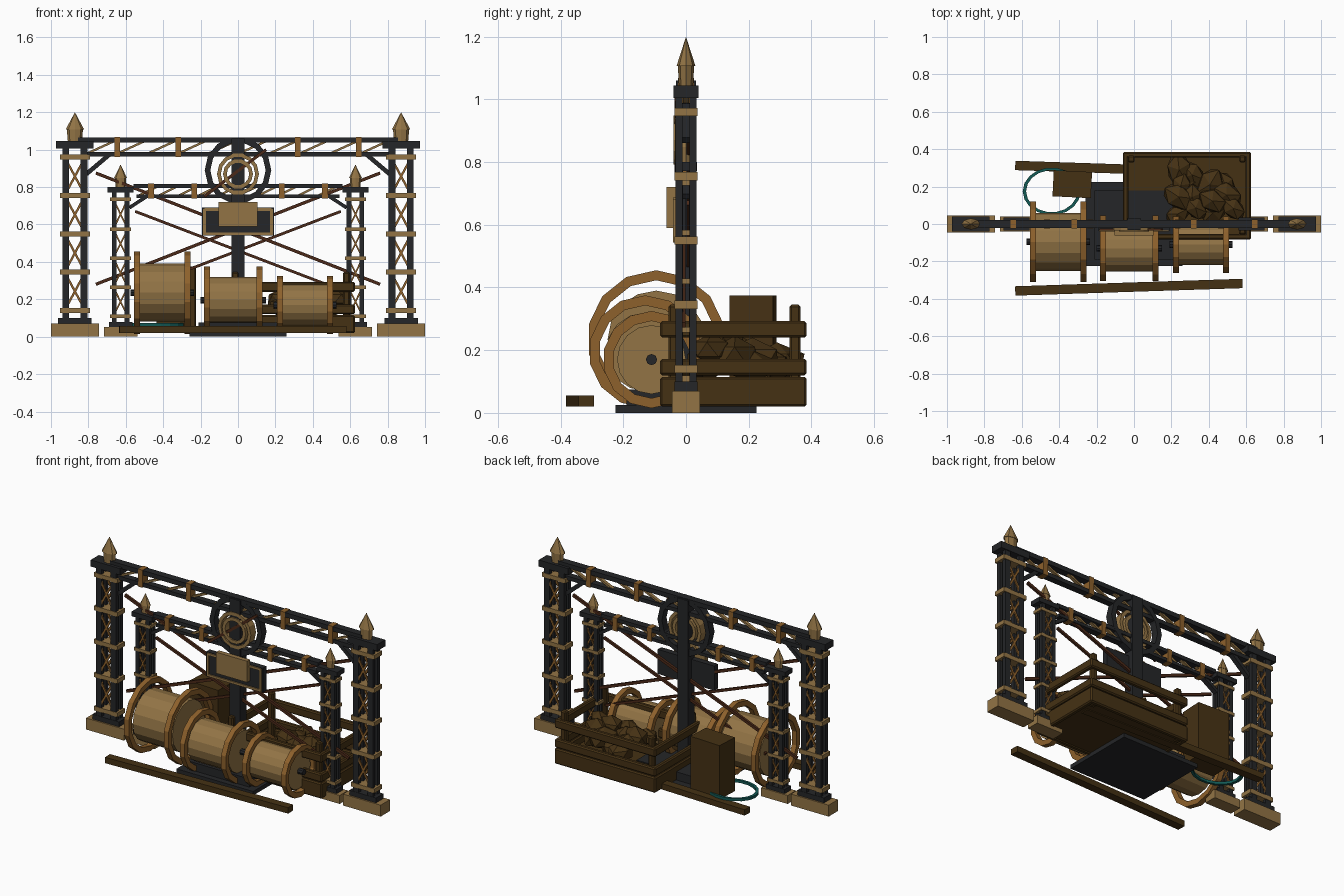
import bpy, bmesh, math, random
from mathutils import Matrix, Vector

cube = bpy.data.objects.get("Cube")
if cube:
    bpy.data.objects.remove(cube, do_unlink=True)
random.seed(4)


def material(name, colour):
    m = bpy.data.materials.new(name)
    m.use_nodes = True
    m.diffuse_color = (*colour, 1)
    m.node_tree.nodes["Principled BSDF"].inputs["Base Color"].default_value = (*colour, 1)
    return m


IRON = material("dark iron", (0.018, 0.019, 0.021))
BRASS = material("aged brass", (0.29, 0.175, 0.06))
BRONZE = material("bronze", (0.27, 0.12, 0.025))
WOOD = material("dark wood", (0.06, 0.031, 0.007))
RUST = material("rusty rod", (0.07, 0.022, 0.009))
TEAL = material("teal hose", (0.006, 0.10, 0.09))


class Part:
    """Collects simple solids into one named object."""
    def __init__(self, name, mat):
        self.name, self.mat, self.bm = name, mat, bmesh.new()

    def box(self, centre, size, turn=Matrix()):
        m = Matrix.Translation(centre) @ turn @ Matrix.Diagonal((*size, 1))
        bmesh.ops.create_cube(self.bm, size=1, matrix=m)

    def span(self, x, y, z):
        self.box([(a + b) / 2 for a, b in (x, y, z)], [b - a for a, b in (x, y, z)])

    def bar(self, p, q, w, d):
        p, q = Vector(p), Vector(q)
        v = q - p
        self.box((p + q) / 2, (v.length, d, w), v.to_track_quat('X', 'Z').to_matrix().to_4x4())

    def cone(self, centre, r1, r2, h, n, turn=Matrix()):
        bmesh.ops.create_cone(self.bm, cap_ends=True, segments=n, radius1=r1, radius2=r2,
                              depth=h, matrix=Matrix.Translation(centre) @ turn)

    def ring(self, centre, outer, inner, depth, n, turn):
        """Flat-sided hoop, its axis along local z."""
        m = Matrix.Translation(centre) @ turn
        loops = []
        for r, z in ((outer, -depth / 2), (outer, depth / 2), (inner, depth / 2), (inner, -depth / 2)):
            loops.append([self.bm.verts.new(m @ Vector((r * math.cos(math.tau * i / n),
                          r * math.sin(math.tau * i / n), z))) for i in range(n)])
        for k in range(4):
            a, b = loops[k], loops[(k + 1) % 4]
            for i in range(n):
                j = (i + 1) % n
                self.bm.faces.new((a[i], a[j], b[j], b[i]))

    def done(self):
        bmesh.ops.recalc_face_normals(self.bm, faces=self.bm.faces)
        me = bpy.data.meshes.new(self.name)
        self.bm.to_mesh(me)
        self.bm.free()
        me.materials.append(self.mat)
        ob = bpy.data.objects.new(self.name, me)
        bpy.context.collection.objects.link(ob)
        return ob


ALONG_X = Matrix.Rotation(math.pi / 2, 4, 'Y')
ALONG_Y = Matrix.Rotation(math.pi / 2, 4, 'X')


def tower(name, x, s, base, plinth, rungs, cap, tip):
    """Lattice tower; s scales its width."""
    dy = 0.036 * (0.6 + 0.4 * s)
    iron, brass, lace = Part(name + "_posts", IRON), Part(name + "_trim", BRASS), Part(name + "_lattice", BRONZE)
    brass.span((x - 0.128 * s, x + 0.128 * s), (-dy * 1.25, dy * 1.25), (0, base))
    iron.span((x - 0.09 * s, x + 0.09 * s), (-dy, dy), (base, plinth))
    for sx in (-1, 1):
        for sy in (-1, 1):
            iron.box((x + sx * 0.049 * s, sy * dy * 0.62, (plinth + cap) / 2),
                     (0.036 * s, dy * 0.65, cap - plinth))
    iron.span((x - 0.1 * s, x + 0.1 * s), (-dy * 1.1, dy * 1.1), (cap - 0.04 * s, cap))
    for z in rungs:
        brass.box((x, 0, z), (0.16 * s, dy * 2.05, 0.026 * s))
    for a, b in zip(rungs, rungs[1:]):
        for sx in (-1, 1):
            for y in (-dy * 0.8, dy * 0.8):
                lace.bar((x - sx * 0.055 * s, y, a), (x + sx * 0.055 * s, y, b), 0.012 * s, 0.008)
    h, squash = tip - cap, Matrix.Diagonal((1, 0.6, 1, 1))
    brass.cone((x, 0, cap + h * 0.2), 0.038 * s, 0.043 * s, h * 0.4, 8, squash)
    brass.cone((x, 0, cap + h * 0.7), 0.05 * s, 0, h * 0.6, 8, squash)
    for p in (iron, brass, lace):
        p.done()


def truss(name, half, low, top, thick, bands, knee):
    """Two chords with diagonal laces, clamps and corner braces."""
    iron, lace, clamp = Part(name + "_chords", IRON), Part(name + "_laces", BRASS), Part(name + "_clamps", BRONZE)
    iron.span((-half, half), (-0.022, 0.022), (top - thick, top))
    iron.span((-half * 0.97, half * 0.97), (-0.02, 0.02), (low, low + thick * 0.85))
    n = 10
    for i in range(n):
        a = -half * 0.95 + i * half * 1.9 / n
        lace.bar((a, 0, low + thick / 2), (a + half * 1.9 / n, 0, top - thick / 2), 0.012, 0.02)
    for x in bands:
        for s in (-1, 1):
            clamp.box((s * x, 0, (low + top) / 2), (0.03, 0.05, top - low + 0.006))
    for s in (-1, 1):
        (xa, za), (xb, zb) = knee
        iron.bar((s * xa, 0, za), (s * xb, 0, zb), thick * 0.85, 0.03)
    for p in (iron, lace, clamp):
        p.done()


# Tall outer gateway and lower inner gateway
for side, s in (("left", 1), ("right", -1)):
    tower("outer_tower_" + side, s * 0.872, 1, 0.07, 0.1, [0.14, 0.345, 0.55, 0.755, 0.96], 1.045, 1.2)
    tower("inner_tower_" + side, s * 0.628, 0.7, 0.052, 0.078, [0.11, 0.265, 0.42, 0.575, 0.735], 0.80, 0.92)
truss("outer_beam", 0.855, 0.963, 1.065, 0.028, (0.32, 0.645), ((0.81, 0.87), (0.68, 0.98)))
truss("inner_beam", 0.56, 0.742, 0.817, 0.022, (0.233, 0.465), ((0.58, 0.69), (0.48, 0.755)))

# Crossed tension rods
rods = Part("tension_rods", RUST)
for s in (-1, 1):
    rods.bar((-s * 0.76, s * 0.008, 0.28), (s * 0.76, s * 0.008, 0.875), 0.017, 0.014)
    rods.bar((-s * 0.55, s * 0.008, 0.25), (s * 0.55, s * 0.008, 0.67), 0.015, 0.014)
rods.bar((-0.18, -0.03, 0.75), (0.15, -0.03, 1.0), 0.016, 0.012)
rods.done()

# Central mast, stepped footing and wheel
mast = Part("mast", IRON)
mast.span((-0.036, 0.036), (-0.032, 0.032), (0.02, 1.06))
mast.span((-0.26, 0.26), (-0.225, 0.225), (0, 0.025))
mast.span((-0.21, 0.21), (-0.19, 0.18), (0.025, 0.075))
mast.done()
wheel = Part("wheel_rim", IRON)
wheel.ring((0, 0, 0.89), 0.178, 0.148, 0.045, 14, ALONG_Y)
wheel.done()
hub = Part("wheel_hub_rings", BRASS)
hub.ring((0, -0.01, 0.87), 0.112, 0.092, 0.05, 14, ALONG_Y)
hub.ring((0, -0.01, 0.87), 0.08, 0.06, 0.06, 14, ALONG_Y)
hub.done()

# Blank sign board with raised plate
board = Part("sign_board", IRON)
board.span((-0.192, 0.192), (-0.034, 0.0), (0.54, 0.69))
board.done()
plate = Part("sign_plates", BRASS)
plate.span((-0.105, 0.105), (-0.062, -0.034), (0.59, 0.72))
for s in (-1, 1):
    plate.box((s * 0.178, -0.037, 0.613), (0.016, 0.008, 0.14))
for z in (0.55, 0.68):
    plate.box((0, -0.037, z), (0.36, 0.008, 0.014))
plate.done()

# Three cable drums, each with two hoops and an axle
drums = [("large", -0.54, -0.27, -0.095, 0.235, 0.155, 0.22),
         ("middle", -0.165, 0.115, -0.13, 0.195, 0.125, 0.18),
         ("small", 0.225, 0.492, -0.11, 0.17, 0.11, 0.155)]
for name, x0, x1, y, z, r, hoop in drums:
    c = ((x0 + x1) / 2, y, z)
    body, hoops, axle = Part(name + "_drum", BRASS), Part(name + "_drum_hoops", BRONZE), Part(name + "_drum_axle", IRON)
    body.cone(c, r, r, x1 - x0, 16, ALONG_X)
    axle.cone(c, 0.018, 0.018, x1 - x0 + 0.07, 8, ALONG_X)
    for x in (x0, x1):
        hoops.ring((x, y, z), hoop, hoop - 0.032, 0.032, 14, ALONG_X)
    for p in (body, hoops, axle):
        p.done()

# Slatted crate
crate = Part("crate", WOOD)
X0, X1, Y0, Y1 = -0.06, 0.625, -0.083, 0.385
crate.span((X0 + 0.02, X1 - 0.02), (Y0 + 0.02, Y1 - 0.02), (0.025, 0.07))
for z0, z1 in ((0.02, 0.115), (0.12, 0.172), (0.24, 0.293)):
    for y in (Y0, Y1 - 0.03):
        crate.span((X0, X1), (y, y + 0.03), (z0, z1))
    for x in (X0, X1 - 0.03):
        crate.span((x, x + 0.03), (Y0, Y1), (z0, z1))
for x in (X0 + 0.045, X1 - 0.045):
    for y in (Y0 + 0.045, Y1 - 0.037):
        crate.box((x, y, 0.183), (0.036, 0.036, 0.325))
ob = crate.done()
bev = ob.modifiers.new("worn_edges", 'BEVEL')
bev.width, bev.segments = 0.007, 1

# Faceted ore heap in the crate
ore = Part("ore_heap", WOOD)
for i in range(14):
    x, y = 0.25 + 0.085 * (i % 4) + random.uniform(-0.03, 0.03), 0.07 + 0.07 * (i // 4) + random.uniform(-0.02, 0.02)
    m = (Matrix.Translation((x, y, random.uniform(0.13, 0.22)))
         @ Matrix.Rotation(random.uniform(0, 3), 4, 'Z') @ Matrix.Diagonal((1.2, 0.85, 0.8, 1)))
    bmesh.ops.create_icosphere(ore.bm, subdivisions=1, radius=random.uniform(0.06, 0.085), matrix=m)
ore.done()

# Ground skids and upright chest
skids = Part("timber_skids", WOOD)
skids.bar((-0.635, -0.358, 0.038), (0.58, -0.318, 0.038), 0.036, 0.05)
skids.bar((-0.635, 0.313, 0.038), (0.58, 0.273, 0.038), 0.036, 0.05)
skids.done()
chest = Part("upright_chest", WOOD)
chest.box((-0.33, 0.213, 0.21), (0.205, 0.14, 0.33), Matrix.Rotation(-0.05, 4, 'Z'))
chest.done()

# Coiled hose
hose = Part("hose_loop", TEAL)
hose.ring((-0.44, 0.175, 0.065), 0.155, 0.137, 0.016, 18, Matrix.Diagonal((1, 0.82, 1, 1)))
hose.done()
